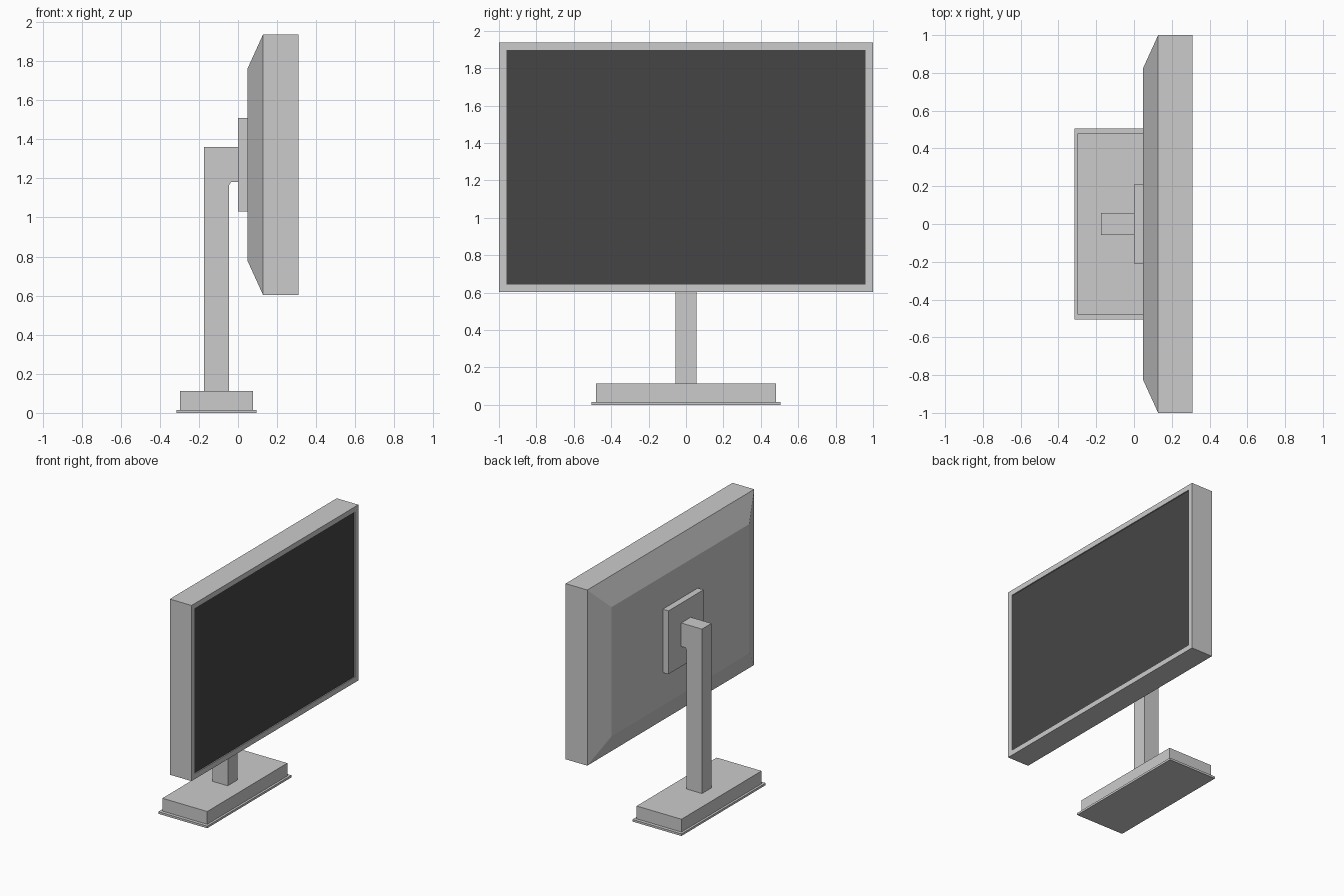
import bpy, bmesh

if "Cube" in bpy.data.objects:
    bpy.data.objects.remove(bpy.data.objects["Cube"])


def finish(name, bm):
    bmesh.ops.recalc_face_normals(bm, faces=bm.faces)
    mesh = bpy.data.meshes.new(name)
    bm.to_mesh(mesh)
    bm.free()
    obj = bpy.data.objects.new(name, mesh)
    bpy.context.collection.objects.link(obj)
    return obj


def box(name, x, y, z):
    """Box from (min, max) ranges along each axis."""
    bm = bmesh.new()
    for v in bmesh.ops.create_cube(bm, size=1)["verts"]:
        v.co = [r[0] + (c + 0.5) * (r[1] - r[0]) for c, r in zip(v.co, (x, y, z))]
    return finish(name, bm)


def loft(name, sections, zc):
    """Rectangular sections (x, half width, half height) joined along x, capped."""
    bm = bmesh.new()
    rings = [[bm.verts.new((x, sy * hy, zc + sz * hz))
              for sy, sz in ((-1, -1), (1, -1), (1, 1), (-1, 1))]
             for x, hy, hz in sections]
    for a, b in zip(rings, rings[1:]):
        for i in range(4):
            j = (i + 1) % 4
            bm.faces.new((a[i], a[j], b[j], b[i]))
    bm.faces.new(rings[0])
    bm.faces.new(rings[-1])
    return finish(name, bm)


def extrude_profile(name, points, half_width):
    """XZ outline given thickness along y."""
    bm = bmesh.new()
    face = bm.faces.new([bm.verts.new((x, -half_width, z)) for x, z in points])
    new = bmesh.ops.extrude_face_region(bm, geom=[face])["geom"]
    verts = [g for g in new if isinstance(g, bmesh.types.BMVert)]
    bmesh.ops.translate(bm, verts=verts, vec=(0, 2 * half_width, 0))
    return finish(name, bm)


# Foot: thin lip under a heavier block
box("base_lip", (-0.315, 0.095), (-0.505, 0.505), (0, 0.016))
box("base_block", (-0.298, 0.078), (-0.48, 0.48), (0.016, 0.113))

# Upright with a short arm reaching to the mounting plate
extrude_profile("stand_column",
                [(-0.174, 0.113), (-0.046, 0.113), (-0.046, 1.165), (-0.034, 1.182),
                 (0.0, 1.182), (0.0, 1.36), (-0.174, 1.36)], 0.057)
box("mounting_plate", (0, 0.05), (-0.21, 0.21), (1.03, 1.51))

# Housing: tapered back, straight sides, bezel and shallow screen recess
loft("monitor_housing",
     [(0.048, 0.825, 0.49), (0.128, 1.0, 0.666), (0.31, 1.0, 0.666),
      (0.31, 0.96, 0.626), (0.298, 0.96, 0.626)], 1.27)

# Dark display panel
screen = box("screen", (0.29, 0.302), (-0.96, 0.96), (0.644, 1.896))
dark = bpy.data.materials.new("screen_dark")
dark.diffuse_color = (0.06, 0.06, 0.06, 1)
dark.use_nodes = True
dark.node_tree.nodes["Principled BSDF"].inputs["Base Color"].default_value = dark.diffuse_color
screen.data.materials.append(dark)
